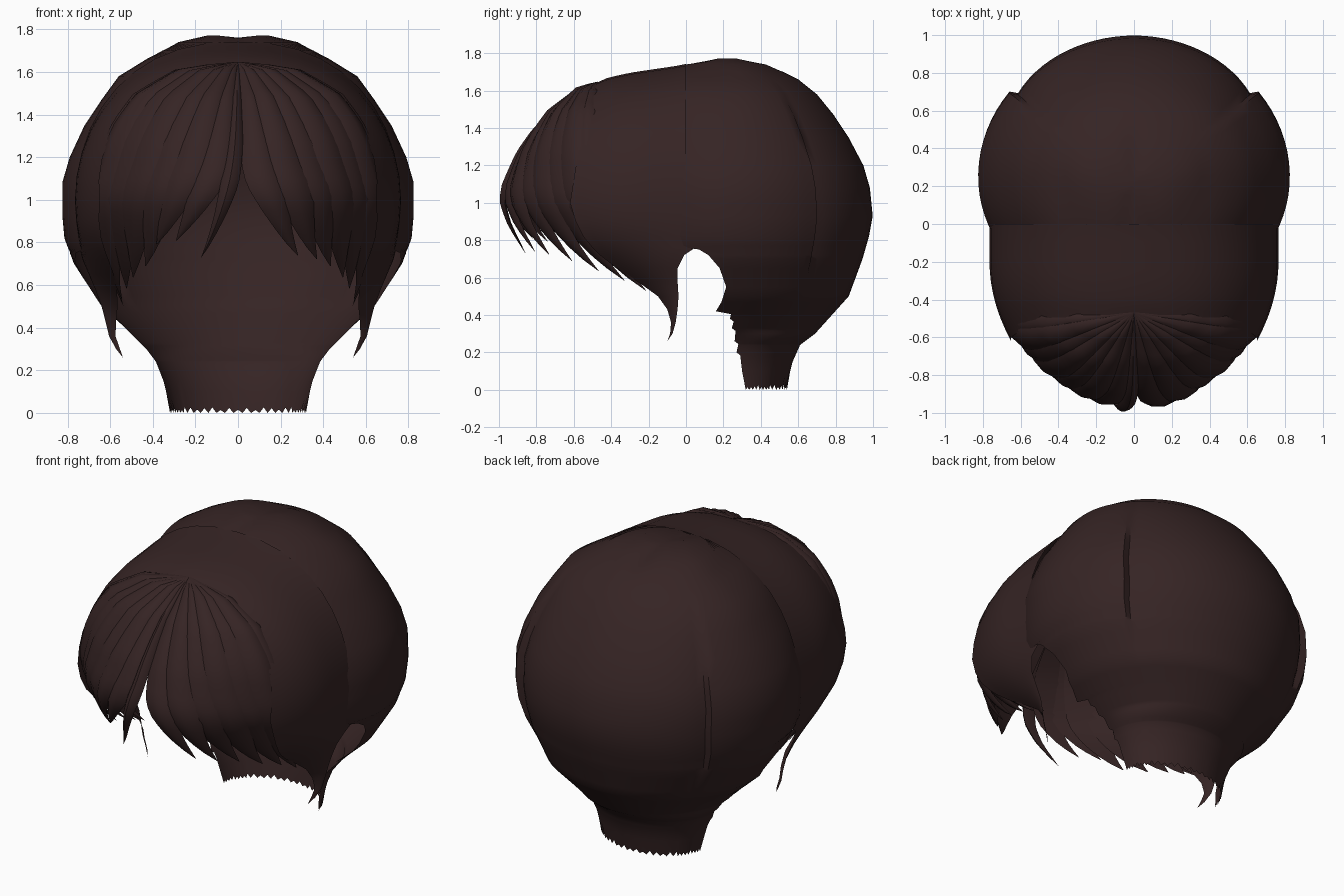
import bpy, bmesh, math, random
from mathutils import Vector

if "Cube" in bpy.data.objects:
    bpy.data.objects.remove(bpy.data.objects["Cube"])

random.seed(4)
hair = bpy.data.materials.new("dark_brown_hair")
hair.diffuse_color = (0.036, 0.0175, 0.0175, 1)
hair.use_nodes = True
hair.node_tree.nodes["Principled BSDF"].inputs["Base Color"].default_value = hair.diffuse_color


def lerp(table, k, col=1):
    """Linear lookup in rows sorted by a descending first column."""
    if k >= table[0][0]:
        return table[0][col]
    for a, b in zip(table, table[1:]):
        if k >= b[0]:
            f = (a[0] - k) / (a[0] - b[0])
            return a[col] + (b[col] - a[col]) * f
    return table[-1][col]


def grid_object(name, rows, closed=False, mirror=False):
    """Skin equal-length rows of points into a smooth surface."""
    bm = bmesh.new()
    vs = [[bm.verts.new(p) for p in row] for row in rows]
    n = len(rows[0])
    for r0, r1 in zip(vs, vs[1:]):
        for j in range(n if closed else n - 1):
            k = (j + 1) % n
            bm.faces.new((r0[j], r0[k], r1[k], r1[j]))
    bmesh.ops.remove_doubles(bm, verts=bm.verts, dist=0.0008)
    bmesh.ops.recalc_face_normals(bm, faces=bm.faces)
    me = bpy.data.meshes.new(name)
    bm.to_mesh(me)
    bm.free()
    me.materials.append(hair)
    ob = bpy.data.objects.new(name, me)
    bpy.context.collection.objects.link(ob)
    if mirror:
        m = ob.modifiers.new("mirror", 'MIRROR')
        m.use_clip = True
    bpy.context.view_layer.objects.active = ob
    ob.select_set(True)
    bpy.ops.object.shade_smooth_by_angle(angle=math.radians(50))
    ob.select_set(False)
    return ob


# Back shell: height, half width, back y, front y of the full section
SHELL = [(1.776, 0.0, 0.22, 0.22), (1.772, 0.14, 0.29, 0.15), (1.74, 0.28, 0.44, -0.02),
         (1.66, 0.43, 0.60, -0.30), (1.58, 0.56, 0.70, -0.36), (1.47, 0.64, 0.79, -0.41),
         (1.35, 0.72, 0.87, -0.45), (1.20, 0.79, 0.95, -0.47), (1.08, 0.825, 0.985, -0.47),
         (0.93, 0.825, 1.0, -0.47), (0.82, 0.815, 0.98, -0.47), (0.70, 0.77, 0.945, -0.45),
         (0.50, 0.64, 0.87, -0.4), (0.40, 0.53, 0.78, -0.3), (0.30, 0.43, 0.69, -0.2),
         (0.24, 0.385, 0.61, -0.1), (0.15, 0.35, 0.57, 0.0), (0.03, 0.32, 0.54, 0.05)]
# Front edge of the shell, with the ear opening and the ragged nape
EDGE = [(0.77, -0.06), (0.75, 0.07), (0.72, 0.12), (0.65, 0.18), (0.55, 0.215), (0.47, 0.19),
        (0.42, 0.16), (0.405, 0.24), (0.38, 0.235), (0.365, 0.255), (0.33, 0.245),
        (0.315, 0.265), (0.26, 0.26), (0.245, 0.28), (0.20, 0.27), (0.185, 0.29),
        (0.10, 0.30), (0.03, 0.32)]
heights = sorted({r[0] for r in SHELL} | {r[0] for r in EDGE} | {1.0, 0.6, 1.7}, reverse=True)
SEAM = math.radians(127)     # where the side layer steps down to the back layer
rows = []
for z in heights:
    w, back, front = (lerp(SHELL, z, c) for c in (1, 2, 3))
    yc = 0.25 if 0.3 < z < 1.75 else (0.22 if z > 1 else 0.30)
    ye = max(lerp(EDGE, z), front)
    start = math.acos(max(-1, min(1, (yc - ye) / max(yc - front, 1e-4))))
    angles = [start + (SEAM - start) * j / 14 for j in range(15)]
    angles += [SEAM + 0.025 + (math.pi - SEAM - 0.025) * j / 14 for j in range(15)]
    step = 0.055 * max(0, min(1, (1.62 - z) / 0.4, (z - 0.5) / 0.3))
    row = []
    for j, p in enumerate(angles):
        c = math.cos(p)
        k = 1 - step * math.exp(-(p - SEAM) / 0.3) if p > SEAM + 0.01 else 1
        y = yc - c * k * ((yc - front) if c > 0 else (back - yc))
        x = k * w * math.sin(p) if j < 29 else 0
        dz = -0.015 * math.exp(-(x / 0.06) ** 2) if z > 1.7 else 0
        if z == 0.03:                      # ragged nape ends
            dz = -0.03 + (0.012 + 0.016 * random.random()) * (j % 2)
        row.append((x, y, z + dz))
    rows.append(row)
grid_object("back_shell", rows, mirror=True)

# Front cap with side locks: arches over the head running down to a curled tip
TOP = [(0.0, 1.742), (-0.05, 1.732), (-0.30, 1.695), (-0.42, 1.668), (-0.47, 1.645), (-0.62, 1.60)]
# height, half width, front y, back y, inward turn of the front edge
LOCK = [(0.90, 0.76, -0.59, 0.0, 0.01), (0.82, 0.75, -0.55, 0.01, 0.03),
        (0.76, 0.74, -0.50, 0.05, 0.06), (0.72, 0.73, -0.46, -0.01, 0.08),
        (0.65, 0.70, -0.37, -0.045, 0.10), (0.58, 0.67, -0.26, -0.045, 0.10),
        (0.50, 0.64, -0.15, -0.04, 0.075), (0.43, 0.622, -0.10, -0.045, 0.05),
        (0.36, 0.605, -0.08, -0.055, 0.03), (0.30, 0.572, -0.085, -0.072, 0.018),
        (0.26, 0.54, -0.10, -0.10, 0.0)]
spans = [(a, None) for a in range(0, 91, 9)] + [(90, r) for r in LOCK]
rows = []
for a, lock in spans:
    s, c = math.sin(math.radians(a)), math.cos(math.radians(a))
    yf, yb = (lock[2], lock[3]) if lock else (-0.47 - 0.15 * a / 90, 0.0)
    row = []
    for j in range(11):
        y = yf + (yb - yf) * j / 10
        narrow = 1 - 0.85 * max(0, -y - 0.2) ** 2
        if lock:
            row.append((lock[1] * narrow - lock[4] * (1 - j / 10) ** 1.5, y, lock[0]))
        else:
            x = 0.765 * s ** 0.85 * narrow if a else 0
            row.append((x, y, 1 + (lerp(TOP, y) - 1) * c))
    rows.append(row)
grid_object("front_cap_and_side_locks", rows, mirror=True)

# Fringe: height, reach at the middle, reach at the sides
REACH = [(1.648, 0.0, 0.0), (1.61, 0.13, 0.40), (1.48, 0.45, 0.71), (1.36, 0.64, 0.84),
         (1.26, 0.78, 0.91), (1.08, 0.95, 0.98), (1.0, 0.98, 1.0), (0.90, 0.95, 0.98),
         (0.77, 0.87, 0.94), (0.65, 0.84, 0.90), (0.50, 0.82, 0.85)]
CENTRE = Vector((0, -0.3, 1.0))


def fringe_point(ang, z, curl, sweep, lift):
    k = min(1, abs(ang) / 80)
    f = lerp(REACH, z, 1) * (1 - k) + lerp(REACH, z, 2) * k
    r = (0.52 + 0.16 * k ** 2.5) * (f - curl)
    t = math.radians(ang)
    p = Vector((r * math.sin(t), -0.47 - r * math.cos(t) + sweep, z))
    return p + (p - CENTRE).normalized() * lift * min(1, f * 1.6)


def strand(name, ang, half, tip, swing, sweep, lift=0.0):
    """A lens-shaped lock fanning out from the parting to a pointed tip."""
    rows, steps = [], 22
    for i in range(steps + 1):
        t = i / steps
        z = 1.648 - (1.648 - tip) * t ** 1.3
        taper = 1 if t < 0.7 else max(0.006, (1 - t) / 0.3) ** 0.75
        a = ang + swing * t ** 5
        ring = []
        for u, h in ((-1, -.012), (-.6, .010), (0, .022), (.6, .010), (1, -.012), (0, -.016)):
            ring.append(fringe_point(a + u * half * taper, z, 0.06 * t ** 7,
                                     sweep * t ** 4, h * taper + lift))
        rows.append(ring)
    return grid_object(name, rows, closed=True)


# angle, half width, tip height, sideways swing, backward sweep
LOCKS = [(11, 11, 0.74, 27, 0.02), (25, 12, 0.725, 25, 0.05), (39, 12, 0.69, 21, 0.11),
         (52, 11.5, 0.64, 17, 0.19), (64, 11, 0.585, 12, 0.27), (75, 10, 0.535, 7, 0.33),
         (84, 8, 0.50, 3, 0.36)]
for side, label in ((1, "right"), (-1, "left")):
    for i, (ang, half, tip, swing, sweep) in enumerate(LOCKS):
        rise = 0.07 if side < 0 and i < 2 else 0
        strand(f"fringe_{label}_{i + 1}", side * ang, half, tip + rise, side * swing,
               sweep, 0.006 * (i % 2))

# Thin lock hanging from the parting
strand("fringe_centre", -1, 5, 0.735, -22, 0.02, 0.012)
